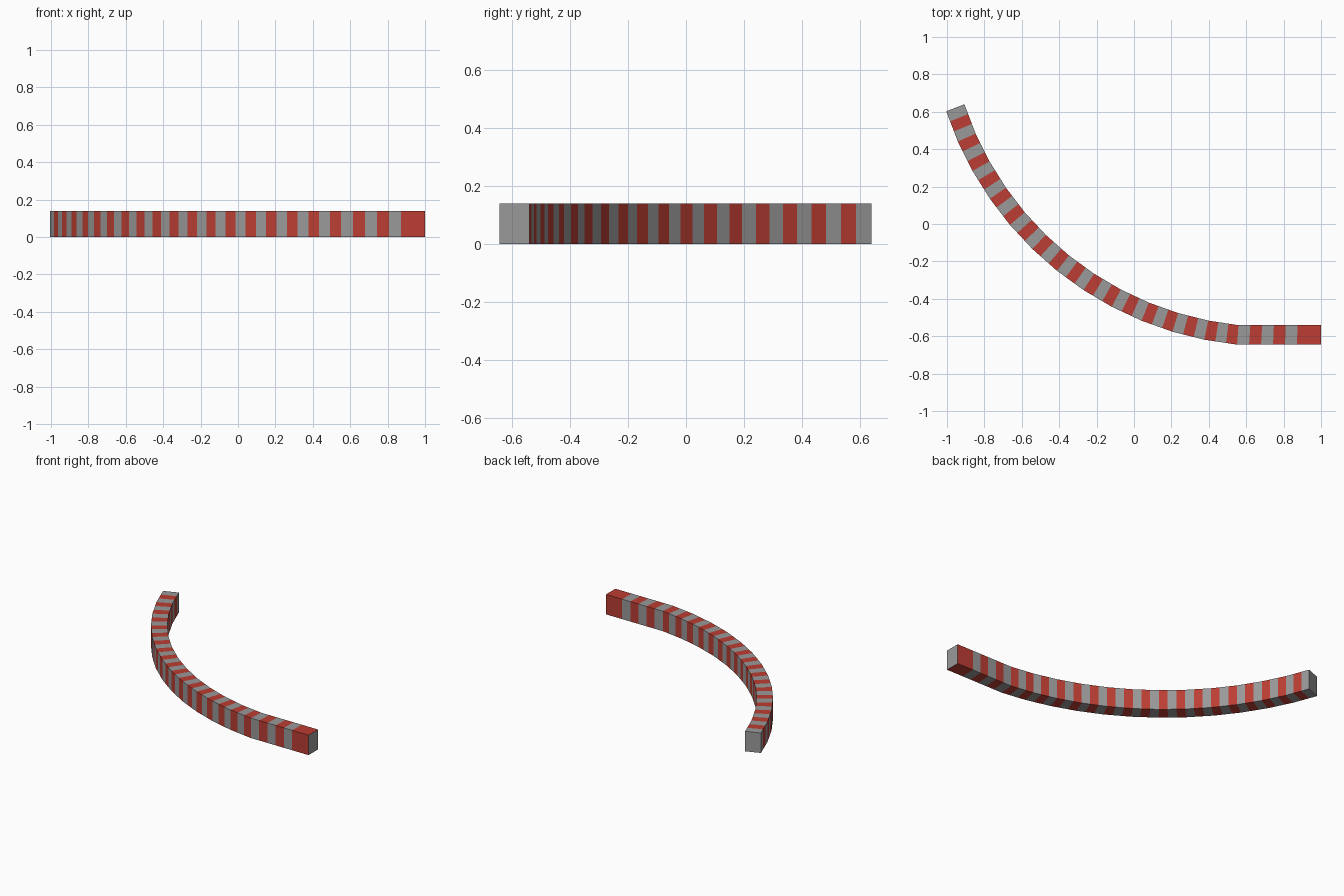
import bpy, bmesh, math
from mathutils import Vector

if "Cube" in bpy.data.objects:
    bpy.data.objects.remove(bpy.data.objects["Cube"])

HALF_W, HEIGHT = 0.052, 0.14
CHORDS, PER_CHORD, STRAIGHT = 12, 3, 7
A0, A1 = math.radians(8.6), math.radians(69.0)

# Centre line: straight end at +x, then equal chords turning toward the back
angles = [A0 + (A1 - A0) * i / (CHORDS - 1) for i in range(CHORDS)]
dirs = [Vector((-math.cos(a), math.sin(a))) for a in angles]
length = 1.938 / sum(dirs, Vector((0, 0))).length
points = [Vector((1.0, -0.593)), Vector((0.555, -0.593))]
for d in dirs:
    points.append(points[-1] + d * length)
dirs.insert(0, Vector((-1, 0)))


def joint(i):
    """Mitred inner and outer points at one bend of the centre line."""
    before, after = dirs[max(i - 1, 0)], dirs[min(i, len(dirs) - 1)]
    t = (before + after).normalized()
    side = Vector((t.y, -t.x)) * HALF_W / t.dot(before)
    return points[i] + side, points[i] - side


# Cross-sections at every stripe boundary
joints = [joint(i) for i in range(len(points))]
rings = [joints[0]]
for i in range(len(joints) - 1):
    n = STRAIGHT if i == 0 else PER_CHORD
    for k in range(1, n + 1):
        rings.append(tuple(p.lerp(q, k / n) for p, q in zip(joints[i], joints[i + 1])))


def corners(bm, ring):
    (a, b) = ring
    return [bm.verts.new((p.x, p.y, z)) for p, z in
            ((a, 0), (b, 0), (b, HEIGHT), (a, HEIGHT))]


def build(name, stripes, caps, colour):
    bm = bmesh.new()
    for s in stripes:
        r0, r1 = corners(bm, rings[s]), corners(bm, rings[s + 1])
        for k in range(4):
            m = (k + 1) % 4
            bm.faces.new((r0[k], r0[m], r1[m], r1[k]))
    for c in caps:
        bm.faces.new(corners(bm, rings[c]))
    bmesh.ops.remove_doubles(bm, verts=bm.verts, dist=1e-5)
    # Point every face away from the local centre line
    bm.normal_update()
    mids = [(r[0] + r[1]) / 2 for r in rings]
    for f in bm.faces:
        c = f.calc_center_median()
        if abs(f.normal.z) > 0.5:
            out = Vector((0, 0, c.z - HEIGHT / 2))
        else:
            near = min(mids, key=lambda p: (p - c.xy).length)
            out = (c.xy - near).to_3d()
            if out.length < 1e-4:
                out = Vector((1, 0, 0)) if c.x > 0 else Vector((-1, 1, 0))
        if f.normal.dot(out) < 0:
            f.normal_flip()
    mesh = bpy.data.meshes.new(name)
    bm.to_mesh(mesh)
    bm.free()
    paint = bpy.data.materials.new(name + "_paint")
    paint.diffuse_color = colour
    paint.use_nodes = True
    paint.node_tree.nodes["Principled BSDF"].inputs["Base Color"].default_value = paint.diffuse_color
    mesh.materials.append(paint)
    bpy.context.collection.objects.link(bpy.data.objects.new(name, mesh))


# Alternating stripes; the straight end finishes with a double red one
count = len(rings) - 1
red = [0] + list(range(1, count, 2))
grey = [s for s in range(count) if s not in red]
build("kerb_red_stripes", red, [], (0.5, 0.048, 0.033, 1))
build("kerb_grey_stripes", grey, [0, count], (0.315, 0.32, 0.315, 1))
